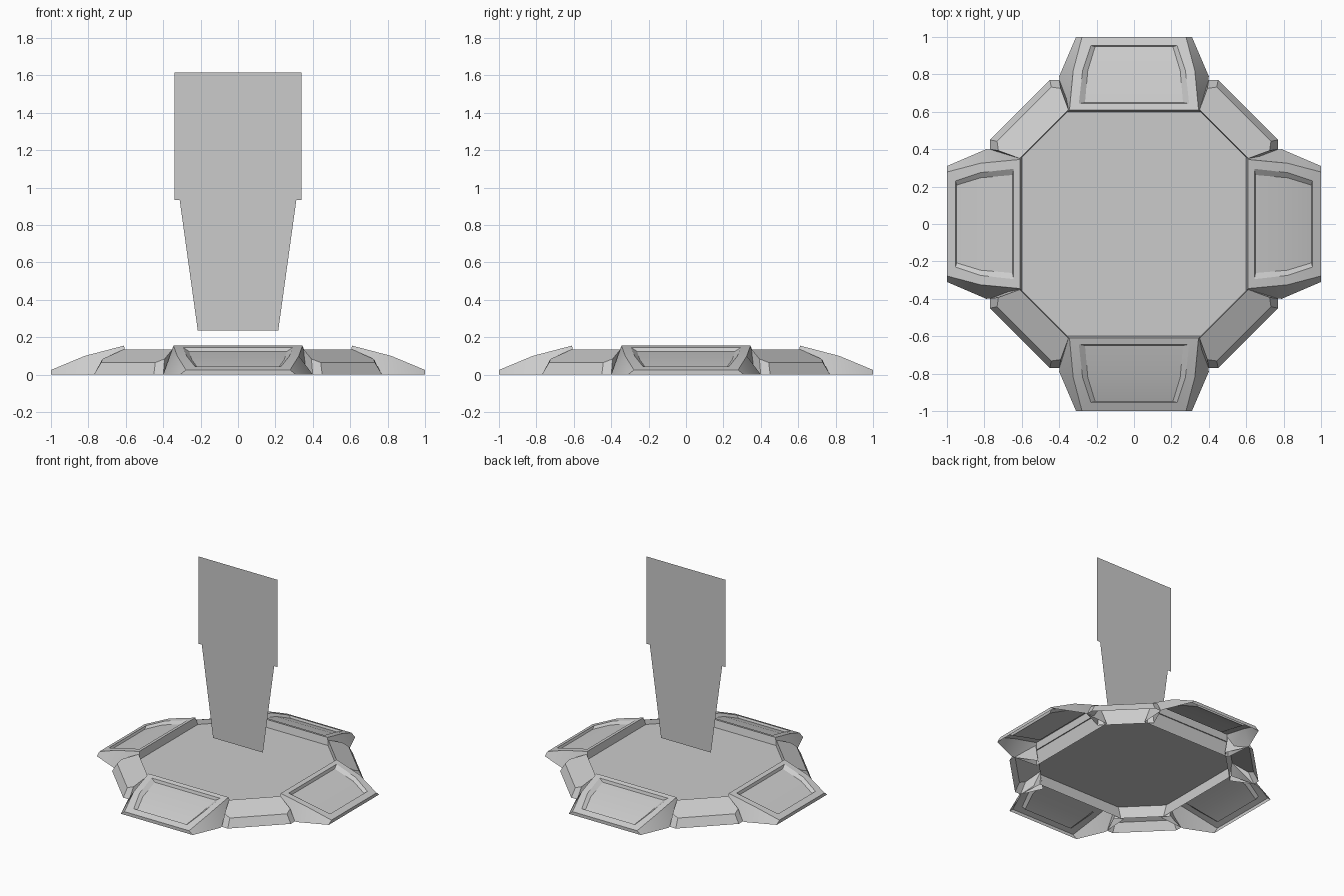
import bpy, bmesh, math
from mathutils import Matrix

cube = bpy.data.objects.get("Cube")
if cube:
    bpy.data.objects.remove(cube, do_unlink=True)

grey = bpy.data.materials.new("plain grey")
grey.use_nodes = True
colour = (0.6, 0.6, 0.6, 1)
grey.diffuse_color = colour
grey.node_tree.nodes["Principled BSDF"].inputs["Base Color"].default_value = colour


def make(name, bm, turn=0.0):
    """Finish a bmesh as a softly shaded object, turned about z."""
    bmesh.ops.remove_doubles(bm, verts=bm.verts, dist=0.0005)
    bmesh.ops.recalc_face_normals(bm, faces=bm.faces)
    bm.transform(Matrix.Rotation(turn, 4, "Z"))
    mesh = bpy.data.meshes.new(name)
    bm.to_mesh(mesh)
    bm.free()
    mesh.materials.append(grey)
    obj = bpy.data.objects.new(name, mesh)
    bpy.context.collection.objects.link(obj)
    bpy.ops.object.select_all(action="DESELECT")
    obj.select_set(True)
    bpy.context.view_layer.objects.active = obj
    bpy.ops.object.shade_smooth_by_angle(angle=math.radians(30))


def face(bm, points):
    return bm.faces.new([bm.verts.new(p) for p in points])


def mirror(p):
    return (p[0], -p[1], p[2])


def strip(bm, a, b):
    """Quads between two point rows, and their mirror image."""
    for i in range(len(a) - 1):
        quad = [a[i], a[i + 1], b[i + 1], b[i]]
        face(bm, quad)
        face(bm, [mirror(p) for p in reversed(quad)])


def across(bm, a, b):
    """One face spanning both sides between two points."""
    face(bm, [a, b, mirror(b), mirror(a)])


def surface_z(r):
    """Height of the bent upper surface of a pad."""
    if r < 0.82:
        return 0.155 - (r - 0.61) / 0.21 * 0.055
    return 0.10 - (r - 0.82) / 0.18 * 0.075


def row(pairs, drop=0.0):
    return [(r, w, surface_z(r) - drop) for r, w in pairs]


# Four hollow pads, each with a sunken panel
def pad(name, turn):
    bm = bmesh.new()
    rim = row([(0.61, 0.345), (0.82, 0.325), (1.0, 0.278)])
    lip = row([(0.643, 0.295), (0.82, 0.275), (0.955, 0.23)])
    sunk = row([(0.65, 0.262), (0.82, 0.247), (0.948, 0.208)], 0.02)
    base = [(0.575, 0.385, 0), (0.79, 0.40, 0), (1.0, 0.31, 0)]
    strip(bm, base, rim)
    strip(bm, rim, lip)
    strip(bm, lip, sunk)
    for end in (0, -1):
        across(bm, base[end], rim[end])
        across(bm, rim[end], lip[end])
        across(bm, lip[end], sunk[end])
    for i in range(2):
        across(bm, sunk[i], sunk[i + 1])
    make(name, bm, turn)


# Four low corner blocks on the diagonals
def corner(name, turn):
    bm = bmesh.new()
    top = [(0.68, 0.184, 0.135), (0.79, 0.235, 0.084), (0.83, 0.205, 0.065)]
    base = [(0.662, 0.20, 0), (0.827, 0.262, 0), (0.863, 0.226, 0)]
    face(bm, top + [mirror(p) for p in reversed(top)])
    strip(bm, base, top)
    for end in (0, -1):
        across(bm, base[end], top[end])
    make(name, bm, turn)


sides = ["left", "back", "right", "front"]
corners = ["back_left", "back_right", "front_right", "front_left"]
for i in range(4):
    pad(sides[i] + "_pad", i * math.pi / 2)
    corner(corners[i] + "_corner", (i + 0.5) * math.pi / 2)

# Eight-sided floor
bm = bmesh.new()
outline = []
for sx, sy in ((1, 1), (-1, 1), (-1, -1), (1, -1)):
    ends = [(sx * 0.605, sy * 0.35, 0.10), (sx * 0.35, sy * 0.605, 0.10)]
    outline += ends if sx * sy > 0 else ends[::-1]
face(bm, outline)
make("floor", bm)


# Thin upright screen above a tapering sheet
def sheet(name, low, low_half, high, high_half):
    bm = bmesh.new()
    face(bm, [(-low_half, 0, low), (low_half, 0, low),
              (high_half, 0, high), (-high_half, 0, high)])
    make(name, bm)


sheet("upper_screen", 0.935, 0.34, 1.615, 0.34)
sheet("lower_beam", 0.235, 0.215, 0.935, 0.312)
